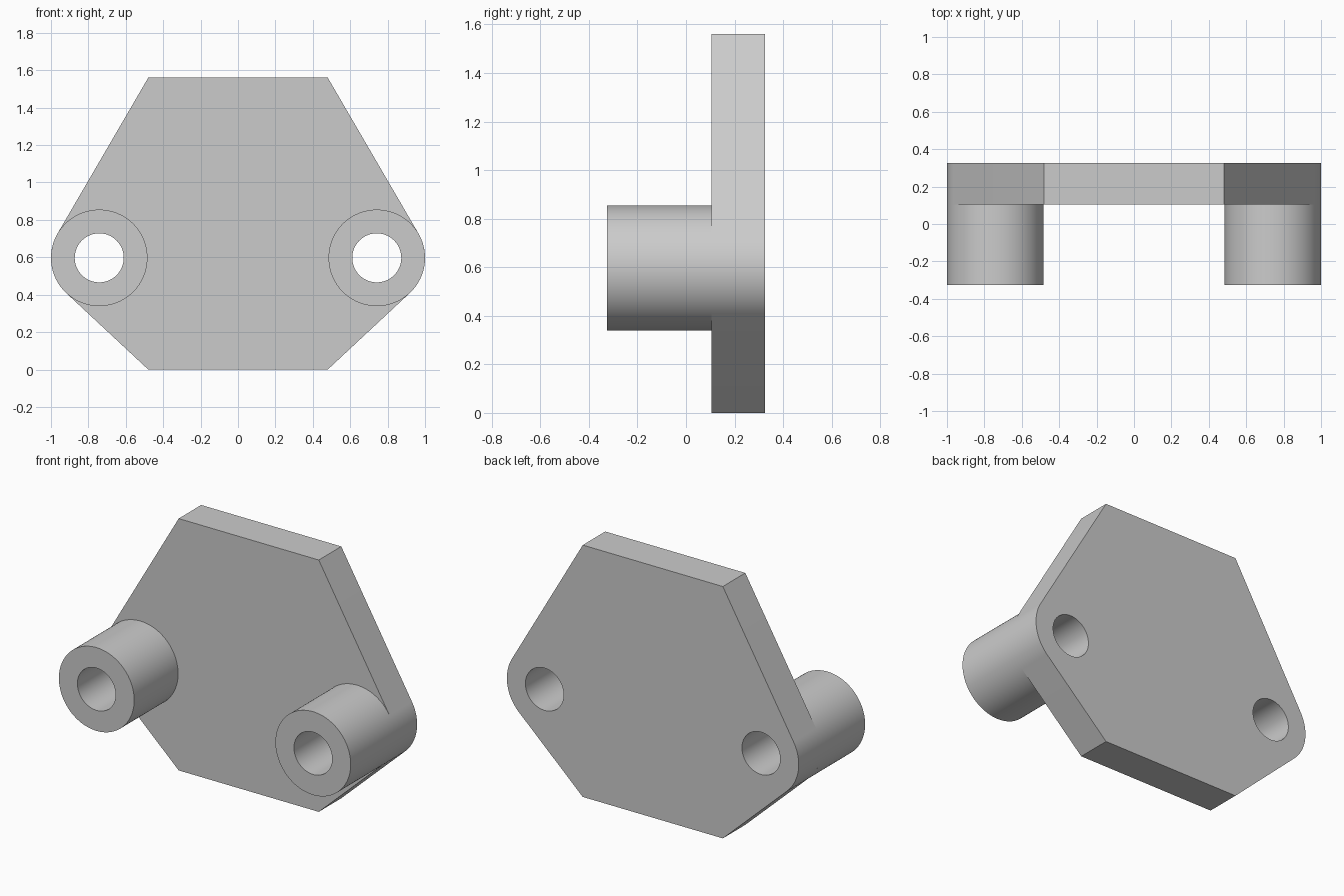
import bpy, bmesh
from math import sin, cos, acos, atan2, hypot, pi, radians
from mathutils import Matrix

cube = bpy.data.objects.get("Cube")
if cube:
    bpy.data.objects.remove(cube, do_unlink=True)

# Main dimensions
BOSS_X, BOSS_Z = 0.742, 0.597
BOSS_R, HOLE_R = 0.258, 0.131
HALF_EDGE, HEIGHT = 0.48, 1.56
FRONT, PLATE_FRONT, BACK = -0.325, 0.105, 0.325

grey = bpy.data.materials.new("plain grey")
grey.use_nodes = True
grey.diffuse_color = (0.6, 0.6, 0.6, 1)
grey.node_tree.nodes["Principled BSDF"].inputs["Base Color"].default_value = (0.6, 0.6, 0.6, 1)


def arc(cx, radius, start, end, steps):
    """Points on an arc round a boss centre."""
    angles = [start + (end - start) * i / steps for i in range(steps + 1)]
    return [(cx + radius * cos(a), BOSS_Z + radius * sin(a)) for a in angles]


def circle(cx, radius, steps=96):
    return arc(cx, radius, 0, 2 * pi, steps)[:-1]


def tangent_angle(z, side):
    """Angle on the boss circle where the line from a plate corner touches it."""
    dx, dz = HALF_EDGE - BOSS_X, z - BOSS_Z
    return atan2(dz, dx) + side * acos(BOSS_R / hypot(dx, dz))


def extruded(name, loops, y0, y1):
    """Extrude closed x-z loops (inner ones become holes) from y0 to y1."""
    curve = bpy.data.curves.new(name, "CURVE")
    curve.dimensions = "2D"
    curve.fill_mode = "BOTH"
    curve.extrude = (y1 - y0) / 2
    for loop in loops:
        spline = curve.splines.new("POLY")
        spline.points.add(len(loop) - 1)
        for point, (x, z) in zip(spline.points, loop):
            point.co = (x, z, 0, 1)
        spline.use_cyclic_u = True
    source = bpy.data.objects.new(name + " profile", curve)
    bpy.context.collection.objects.link(source)
    bpy.context.view_layer.update()
    mesh = bpy.data.meshes.new_from_object(
        source.evaluated_get(bpy.context.evaluated_depsgraph_get()))
    bpy.data.objects.remove(source, do_unlink=True)

    # Stand the profile upright and weld caps to walls
    mesh.transform(Matrix.Translation((0, (y0 + y1) / 2, 0)) @ Matrix.Rotation(radians(90), 4, "X"))
    bm = bmesh.new()
    bm.from_mesh(mesh)
    bmesh.ops.remove_doubles(bm, verts=bm.verts, dist=0.0001)
    bmesh.ops.recalc_face_normals(bm, faces=bm.faces)
    bm.to_mesh(mesh)
    bm.free()
    mesh.name = name
    mesh.materials.clear()
    mesh.materials.append(grey)
    obj = bpy.data.objects.new(name, mesh)
    bpy.context.collection.objects.link(obj)
    bpy.ops.object.select_all(action="DESELECT")
    obj.select_set(True)
    bpy.context.view_layer.objects.active = obj
    bpy.ops.object.shade_smooth_by_angle(angle=radians(30))
    return obj


# Plate: corners joined by tangent lines to rounded ears, mirrored in x
low = tangent_angle(0, 1)
if low > pi:
    low -= 2 * pi
high = tangent_angle(HEIGHT, -1)
half = [(HALF_EDGE, 0)] + arc(BOSS_X, BOSS_R, low, high, 24) + [(HALF_EDGE, HEIGHT)]
outline = half + [(-x, z) for x, z in reversed(half)]
holes = [circle(s * BOSS_X, HOLE_R) for s in (-1, 1)]
extruded("mounting_plate", [outline] + holes, PLATE_FRONT, BACK)

# Bosses: hollow cylinders on the front of the plate
for side, label in ((1, "left"), (-1, "right")):
    rings = [circle(side * BOSS_X, r) for r in (BOSS_R, HOLE_R)]
    extruded(label + "_boss", rings, FRONT, PLATE_FRONT)
